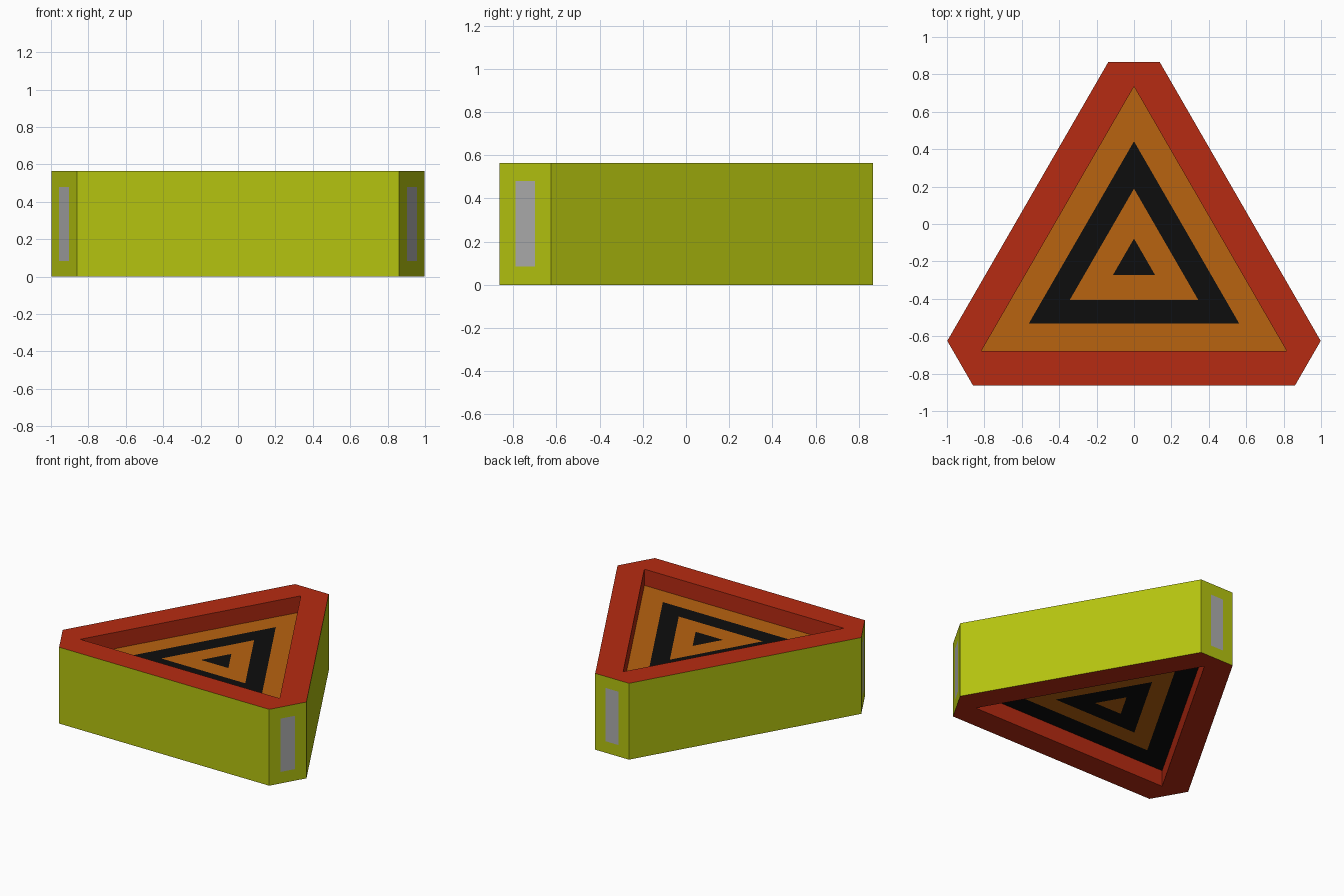
import bpy, bmesh
from math import sin, cos, pi

if "Cube" in bpy.data.objects:
    bpy.data.objects.remove(bpy.data.objects["Cube"])

H = 0.565          # overall height
CY = -0.208        # centre of the triangle in y
DEPTH = 0.12       # recess depth, top and bottom
RECESS_R = 0.943   # corner radius of the recess


def material(name, rgb):
    m = bpy.data.materials.new(name)
    m.diffuse_color = (*rgb, 1)
    m.use_nodes = True
    m.node_tree.nodes["Principled BSDF"].inputs["Base Color"].default_value = m.diffuse_color
    return m


olive = material("olive", (0.46, 0.55, 0.005))
red = material("red", (0.47, 0.024, 0.006))
grey = material("grey", (0.42, 0.42, 0.42))
amber = material("amber", (0.48, 0.125, 0.005))
black = material("black", (0.004, 0.004, 0.004))


def spun(points, z):
    """Repeat points around the centre three times, counter-clockwise."""
    out = []
    for k in range(3):
        c, s = cos(k * 2 * pi / 3), sin(k * 2 * pi / 3)
        out += [(x * c - y * s, x * s + y * c + CY, z) for x, y in points]
    return out


def finish(bm, name, mats):
    me = bpy.data.meshes.new(name)
    bm.to_mesh(me)
    bm.free()
    for m in mats:
        me.materials.append(m)
    ob = bpy.data.objects.new(name, me)
    bpy.context.collection.objects.link(ob)
    return ob


def ring(bm, points, z):
    return [bm.verts.new(p) for p in spun(points, z)]


# Frame: blunted triangle with a triangular opening
bm = bmesh.new()
corner = [(0.138, 1.073), (-0.138, 1.073)]
ends = []
outer = [ring(bm, corner, z) for z in (0, H)]
inner = [ring(bm, [(0, RECESS_R)], z) for z in (0, H)]
for i in range(6):
    j = (i + 1) % 6
    f = bm.faces.new((outer[0][i], outer[0][j], outer[1][j], outer[1][i]))
    if i % 2 == 0:
        ends.append(f)
for i in range(3):
    j = (i + 1) % 3
    faces = [bm.faces.new((inner[0][i], inner[0][j], inner[1][j], inner[1][i]))]
    for o, t in zip(outer, inner):
        faces.append(bm.faces.new((o[2 * i], o[2 * i + 1], t[i])))
        faces.append(bm.faces.new((o[2 * i + 1], o[2 * j], t[j], t[i])))
    for f in faces:
        f.material_index = 1
bmesh.ops.recalc_face_normals(bm, faces=bm.faces)
# Flush grey plates on the three blunted corners
bmesh.ops.inset_individual(bm, faces=ends, thickness=0.085, use_even_offset=True)
for f in ends:
    f.material_index = 2
finish(bm, "frame", [olive, red, grey])


# Striped panels: nested flush triangles closing the recess on each side
def striped_panel(name, z, mats, up):
    bm = bmesh.new()
    rings = [ring(bm, [(0, r)], z) for r in (RECESS_R, 0.65, 0.397, 0.13)]
    for k, a in enumerate(rings):
        if k == 3:
            loops = [a]
        else:
            b = rings[k + 1]
            loops = [(a[i], a[(i + 1) % 3], b[(i + 1) % 3], b[i]) for i in range(3)]
        for loop in loops:
            f = bm.faces.new(loop)
            f.material_index = k % 2
            if not up:
                f.normal_flip()
    finish(bm, name, mats)


striped_panel("top_panel", H - DEPTH, [amber, black], True)
striped_panel("bottom_panel", DEPTH, [black, amber], False)
